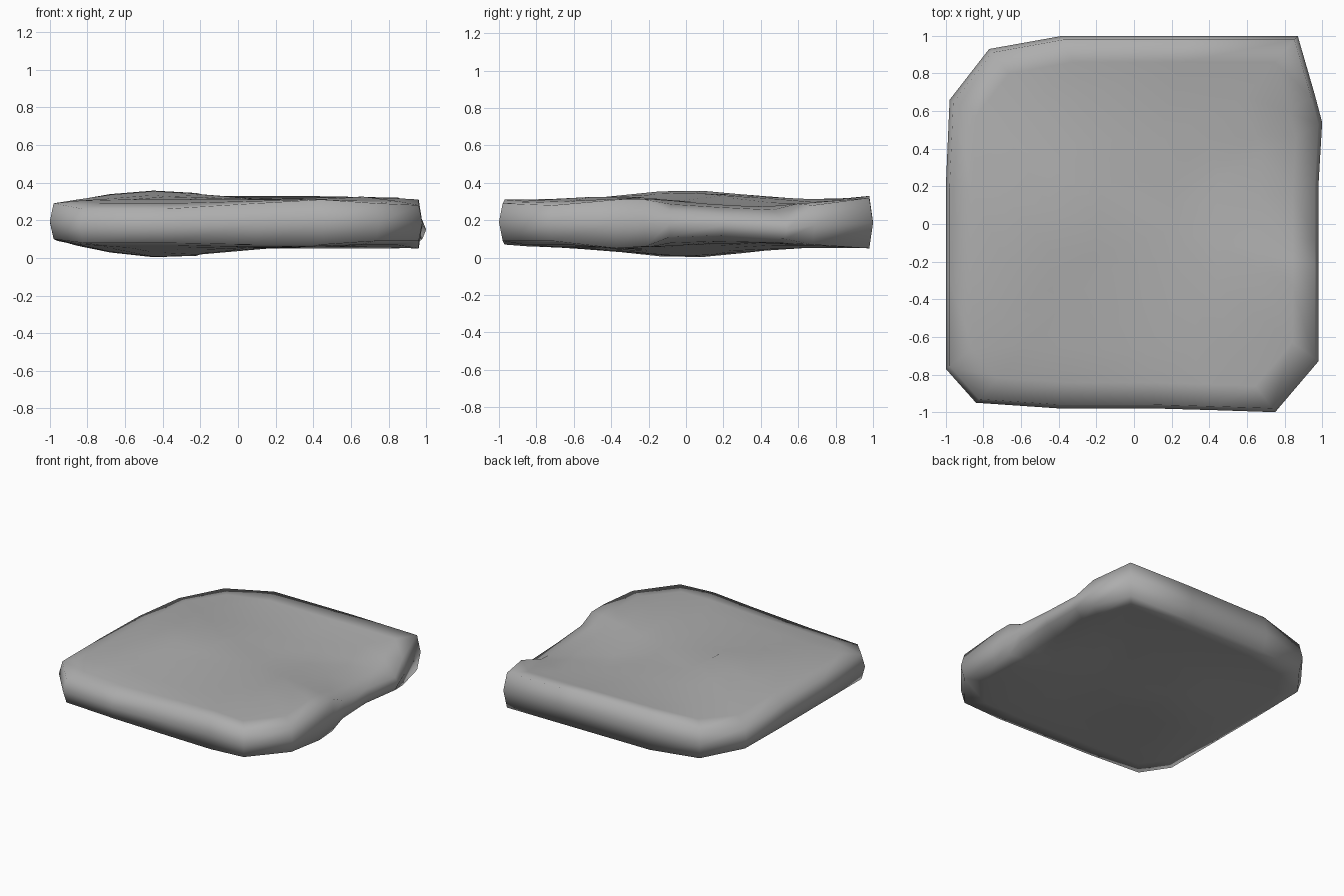
import bpy, bmesh, math

cube = bpy.data.objects.get("Cube")
if cube:
    bpy.data.objects.remove(cube, do_unlink=True)

# Stone colour
stone = bpy.data.materials.new("stone grey")
stone.use_nodes = True
grey = (0.42, 0.42, 0.42, 1)
stone.diffuse_color = grey
shader = stone.node_tree.nodes["Principled BSDF"]
shader.inputs["Base Color"].default_value = grey
shader.inputs["Roughness"].default_value = 0.9

# Rim of the slab, counterclockwise: x, y, lower edge height, upper edge height
rim = [
    (.75, -1, .09, .29), (.98, -.73, .09, .28), (.98, -.38, .05, .31),
    (.98, -.22, .06, .31), (.98, -.09, .11, .25), (.98, .2, .12, .23),
    (1, .54, .1, .2), (.96, .69, .07, .28), (.87, 1, .05, .32),
    (.3, 1, .05, .33), (-.38, 1, .05, .33), (-.77, .93, .06, .28),
    (-.98, .66, .09, .25), (-1, .2, .1, .28), (-1, -.3, .1, .29),
    (-1, -.77, .1, .29), (-.84, -.95, .08, .26), (-.4, -.98, .08, .26),
    (.1, -.98, .07, .29), (.45, -.99, .07, .31),
]


def bump(x, y, centre_x, centre_y, radius):
    """Soft hill of height one."""
    return math.exp(-((x - centre_x) ** 2 + (y - centre_y) ** 2) / radius ** 2)


def top_height(x, y):
    crown = .05 * bump(x, y, -.45, 0, .4)
    shoulder = .02 * bump(x, y, .65, -.4, .3)
    hollow = .04 * bump(x, y, .5, .4, .4)
    return .31 + crown + shoulder - hollow


def bottom_height(x, y):
    keel = .055 * bump(x, y, -.4, 0, .4)
    hollow = .03 * bump(x, y, .5, .4, .4)
    return .055 - keel + hollow


def surface_ring(scale, blend, height, column):
    """Ring inside the rim that eases from the rim height to the broad surface."""
    ring = []
    for point in rim:
        x, y = point[0] * scale, point[1] * scale
        z = point[column] * (1 - blend) + height(x, y) * blend
        ring.append(bm.verts.new((x, y, z)))
    return ring


# Rings from the middle of the underside, around the edge, to the middle of the top
bm = bmesh.new()
steps = [(.22, 1), (.45, 1), (.68, .95), (.86, .6), (.98, 0)]
rings = [surface_ring(s, b, bottom_height, 2) for s, b in steps]
rings.append([bm.verts.new((x, y, low * .5 + high * .5)) for x, y, low, high in rim])
rings += [surface_ring(s, b, top_height, 3) for s, b in reversed(steps)]

for lower, upper in zip(rings, rings[1:]):
    for i in range(len(rim)):
        j = (i + 1) % len(rim)
        bm.faces.new((lower[i], lower[j], upper[j], upper[i]))

# Close the two middles
bm.faces.new(reversed(rings[0]))
bm.faces.new(rings[-1])
bmesh.ops.recalc_face_normals(bm, faces=bm.faces)
for face in bm.faces:
    face.smooth = True

mesh = bpy.data.meshes.new("stone_slab")
bm.to_mesh(mesh)
bm.free()
mesh.materials.append(stone)
slab = bpy.data.objects.new("stone_slab", mesh)
bpy.context.collection.objects.link(slab)
